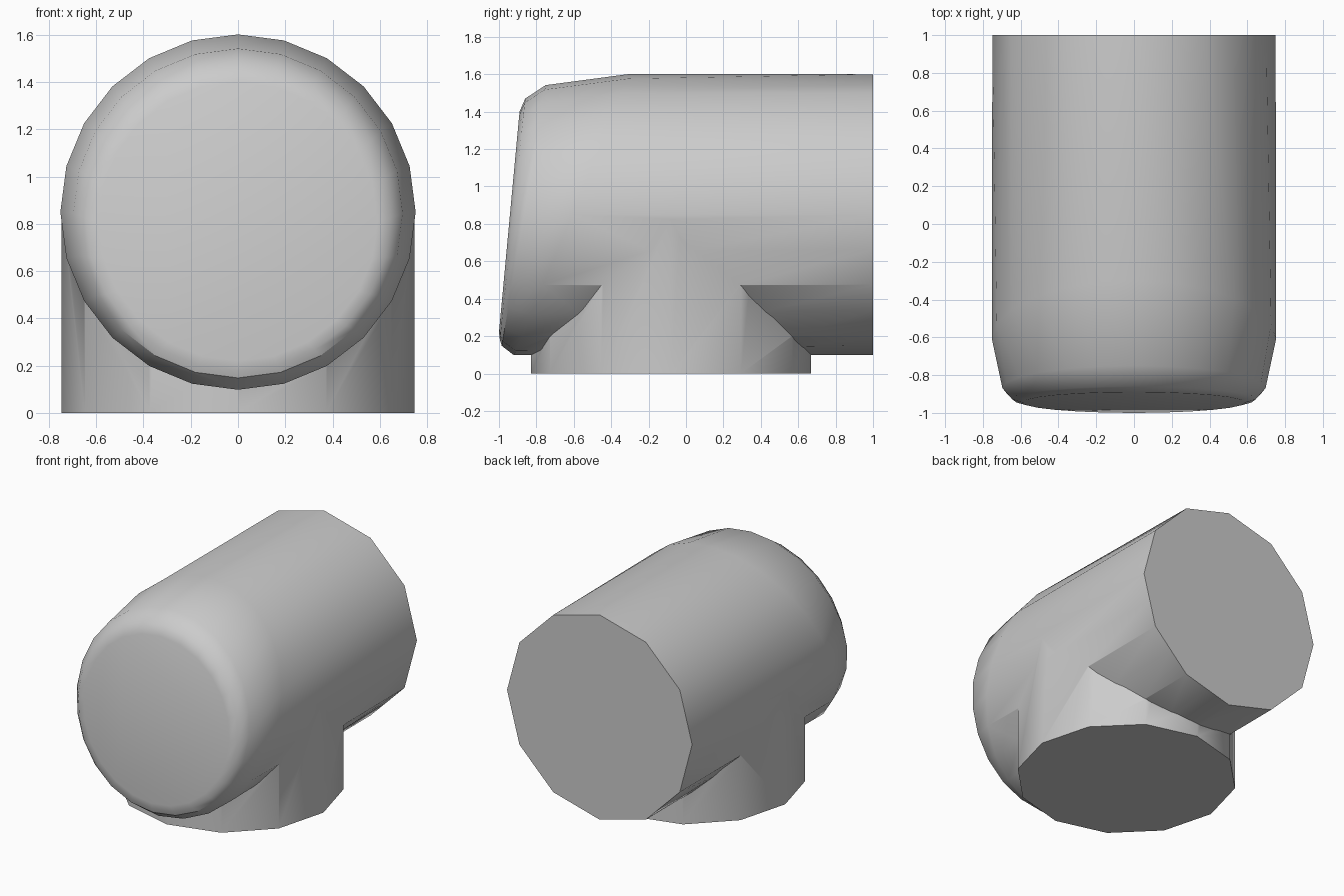
import bpy, bmesh, math

cube = bpy.data.objects.get("Cube")
if cube:
    bpy.data.objects.remove(cube, do_unlink=True)

grey = bpy.data.materials.new("plain grey")
grey.use_nodes = True
COLOUR = (0.6, 0.6, 0.6, 1)
grey.diffuse_color = COLOUR
grey.node_tree.nodes["Principled BSDF"].inputs["Base Color"].default_value = COLOUR


def circle(n, radius):
    return [(radius * math.sin(math.tau * i / n), radius * math.cos(math.tau * i / n))
            for i in range(n)]


def loft(name, rings):
    """Skin a list of equal-length point rings and cap both ends."""
    bm = bmesh.new()
    loops = [[bm.verts.new(p) for p in ring] for ring in rings]
    n = len(loops[0])
    for a, b in zip(loops, loops[1:]):
        for i in range(n):
            j = (i + 1) % n
            bm.faces.new((a[i], a[j], b[j], b[i]))
    bm.faces.new(loops[0])
    bm.faces.new(loops[-1])
    bmesh.ops.recalc_face_normals(bm, faces=bm.faces)
    mesh = bpy.data.meshes.new(name)
    bm.to_mesh(mesh)
    bm.free()
    mesh.materials.append(grey)
    obj = bpy.data.objects.new(name, mesh)
    bpy.context.collection.objects.link(obj)
    return obj


# Barrel: twelve-sided back end, odd points lie midway along each side
back = circle(24, 0.75)
for i in range(1, 24, 2):
    p, q = back[i - 1], back[(i + 1) % 24]
    back[i] = ((p[0] + q[0]) / 2, (p[1] + q[1]) / 2)
rings = [[(x, 1, 0.85 + z) for x, z in back]]

# Leaning rounded front: centre z, radius, y at top, y at bottom
for cz, r, top, bottom in [(0.85, 0.752, -0.3, -0.92),
                           (0.845, 0.697, -0.75, -0.985),
                           (0.825, 0.645, -0.86, -0.995),
                           (0.81, 0.59, -0.89, -1.0)]:
    rings.append([(x, (top + bottom) / 2 + (top - bottom) / 2 * z / r, cz + z)
                  for x, z in circle(24, r)])
barrel = loft("tee_body", rings)

# Twelve-sided upright branch below the barrel
branch = loft("branch_cutter", [[(x, y - 0.08, z) for x, y in circle(12, 0.748)]
                                for z in (0, 0.84)])

# Join both into one skin
join = barrel.modifiers.new("join", "BOOLEAN")
join.operation = "UNION"
join.solver = "EXACT"
join.object = branch
bpy.context.view_layer.objects.active = barrel
barrel.select_set(True)
bpy.ops.object.modifier_apply(modifier=join.name)
bpy.data.objects.remove(branch, do_unlink=True)
bpy.ops.object.shade_smooth_by_angle(angle=math.radians(35))
